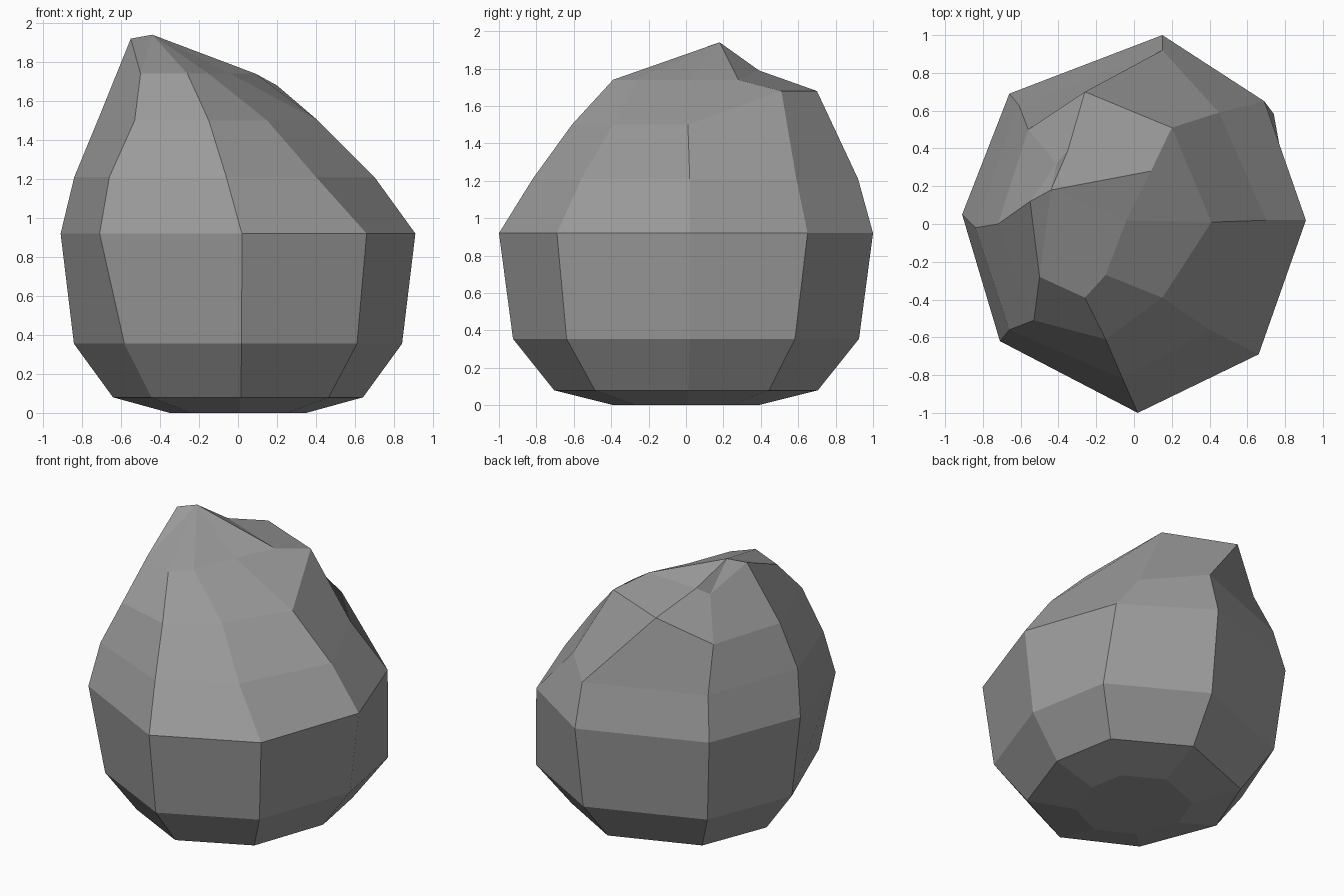
import bpy
import bmesh
from mathutils import Vector

default_cube = bpy.data.objects.get("Cube")
if default_cube:
    bpy.data.objects.remove(default_cube, do_unlink=True)

# Single stone colour
stone_grey = bpy.data.materials.new("stone_grey")
stone_grey.use_nodes = True
colour = (0.33, 0.33, 0.33, 1.0)
stone_grey.diffuse_color = colour
shader = next(n for n in stone_grey.node_tree.nodes if n.type == "BSDF_PRINCIPLED")
shader.inputs["Base Color"].default_value = colour

# Eight ridge lines, counter-clockwise from the front, climbing from the waist
ridges = {
    "front":       [(.02, -1), (-.06, -.82), (-.15, -.61), (-.26, -.39)],
    "front_left":  [(.66, -.69), (.4, -.56), (.15, -.39), (-.15, -.27)],
    "left":        [(.91, .02), (.7, .02), (.41, .01), (-.04, .02)],
    "back_left":   [(.69, .65), (.45, .59), (.2, .51), (.09, .28)],
    "back":        [(.15, 1), (.15, .92), (-.26, .7), (-.35, .39)],
    "back_right":  [(-.66, .69), (-.61, .63), (-.56, .5), (-.41, .32)],
    "right":       [(-.91, .05), (-.84, -.02), (-.72, 0), (-.55, .12)],
    "front_right": [(-.71, -.62), (-.66, -.56), (-.53, -.51), (-.5, -.28)],
}
upper_heights = [.92, 1.21, 1.5, 1.74]

# Corners that were pushed up out of their level ring
raised = {("back_left", 2): 1.68, ("back", 2): 1.68,
          ("back", 3): 1.79, ("right", 3): 1.92}

# Underside rings: height and scale of an even octagonal footprint
underside = [(0, .385), (.08, .705), (.355, .925)]
footprint = {
    "front": (.02, -1), "front_left": (.66, -.69), "left": (.91, .02),
    "back_left": (.8, .63), "back": (.15, 1), "back_right": (-.66, .69),
    "right": (-.91, .05), "front_right": (-.63, -.67),
}


def add_ring(bm, corners):
    return [bm.verts.new(Vector(corner)) for corner in corners]


def bridge(bm, lower, upper):
    count = len(lower)
    for i in range(count):
        j = (i + 1) % count
        bm.faces.new((lower[i], lower[j], upper[j], upper[i]))


# Build the boulder ring by ring
bm = bmesh.new()
rings = []
for height, scale in underside:
    rings.append(add_ring(bm, [(x * scale, y * scale, height)
                               for x, y in footprint.values()]))
for level, height in enumerate(upper_heights):
    rings.append(add_ring(bm, [(*path[level], raised.get((name, level), height))
                               for name, path in ridges.items()]))
for lower, upper in zip(rings, rings[1:]):
    bridge(bm, lower, upper)

# Flat base and off-centre peak
bm.faces.new(list(reversed(rings[0])))
peak = bm.verts.new((-.44, .18, 1.94))
crown = rings[-1]
for i, corner in enumerate(crown):
    bm.faces.new((corner, crown[(i + 1) % len(crown)], peak))
bmesh.ops.recalc_face_normals(bm, faces=bm.faces[:])

mesh = bpy.data.meshes.new("boulder")
bm.to_mesh(mesh)
bm.free()
mesh.materials.append(stone_grey)
boulder = bpy.data.objects.new("boulder", mesh)
bpy.context.collection.objects.link(boulder)
